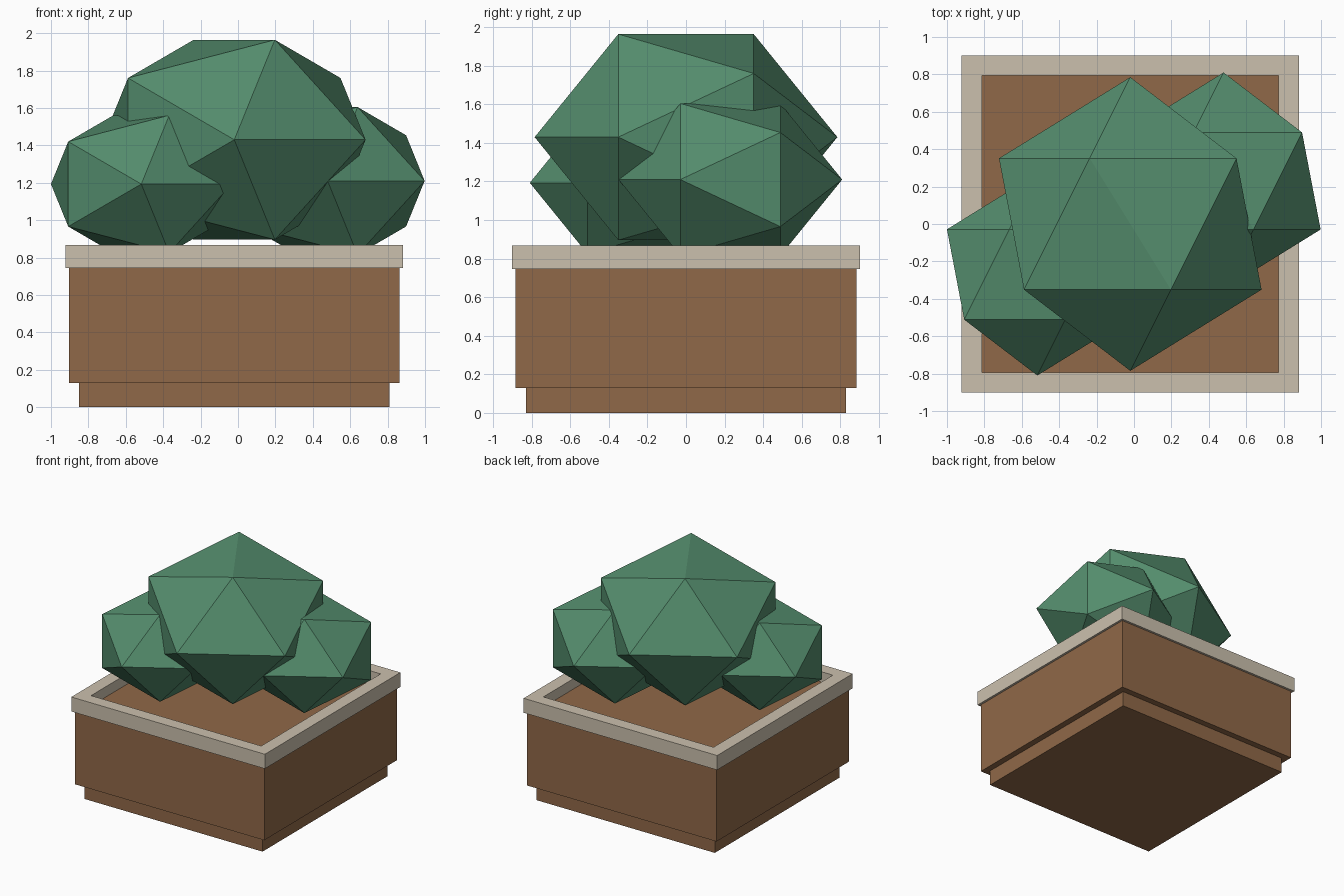
import bpy, bmesh
from mathutils import Matrix

if "Cube" in bpy.data.objects:
    bpy.data.objects.remove(bpy.data.objects["Cube"])


def material(name, rgb):
    m = bpy.data.materials.new(name)
    m.diffuse_color = (*rgb, 1)
    m.use_nodes = True
    m.node_tree.nodes["Principled BSDF"].inputs["Base Color"].default_value = m.diffuse_color
    return m


clay = material("clay", (0.28, 0.14, 0.065))
stone = material("stone", (0.60, 0.53, 0.42))
leaf = material("leaf", (0.09, 0.27, 0.155))
CX = -0.02  # planter centre in x


def finish(name, bm, mat):
    bmesh.ops.recalc_face_normals(bm, faces=bm.faces)
    mesh = bpy.data.meshes.new(name)
    bm.to_mesh(mesh)
    bm.free()
    mesh.materials.append(mat)
    ob = bpy.data.objects.new(name, mesh)
    bpy.context.collection.objects.link(ob)
    return ob


def box(name, hx, hy, z0, z1, mat):
    bm = bmesh.new()
    bmesh.ops.create_cube(bm, size=1, matrix=Matrix.Translation((CX, 0, (z0 + z1) / 2))
                          @ Matrix.Diagonal((2 * hx, 2 * hy, z1 - z0, 1)))
    return finish(name, bm, mat)


def frame(name, outer, inner, z0, z1, mat):
    # Rectangular ring swept from a four-point section around the corners
    bm = bmesh.new()
    section = [(outer, z0), (outer, z1), (inner, z1), (inner, z0)]
    loops = [[bm.verts.new((CX + sx * h[0], sy * h[1], z)) for h, z in section]
             for sx, sy in ((-1, -1), (1, -1), (1, 1), (-1, 1))]
    for i in range(4):
        a, b = loops[i], loops[(i + 1) % 4]
        for j in range(4):
            k = (j + 1) % 4
            bm.faces.new((a[j], b[j], b[k], a[k]))
    return finish(name, bm, mat)


def bush(name, centre, radius):
    # Squashed icosahedron with its pole pointing to the front
    bm = bmesh.new()
    bmesh.ops.create_icosphere(bm, subdivisions=1, radius=radius)
    bm.transform(Matrix.Translation(centre) @ Matrix.Diagonal((1, 1, 0.8, 1))
                 @ Matrix.Rotation(1.5707963, 4, 'X'))
    return finish(name, bm, leaf)


# Planter
box("planter_foot", 0.83, 0.83, 0, 0.13, clay)
box("planter_body", 0.883, 0.883, 0.13, 0.745, clay)
frame("planter_rim", (0.902, 0.902), (0.793, 0.795), 0.745, 0.867, stone)
box("soil", 0.793, 0.795, 0.70, 0.78, clay)

# Foliage
bush("bush_main", (-0.02, 0, 1.43), 0.785)
bush("bush_left", (-0.517, -0.27, 1.193), 0.54)
bush("bush_right", (0.479, 0.23, 1.21), 0.58)
